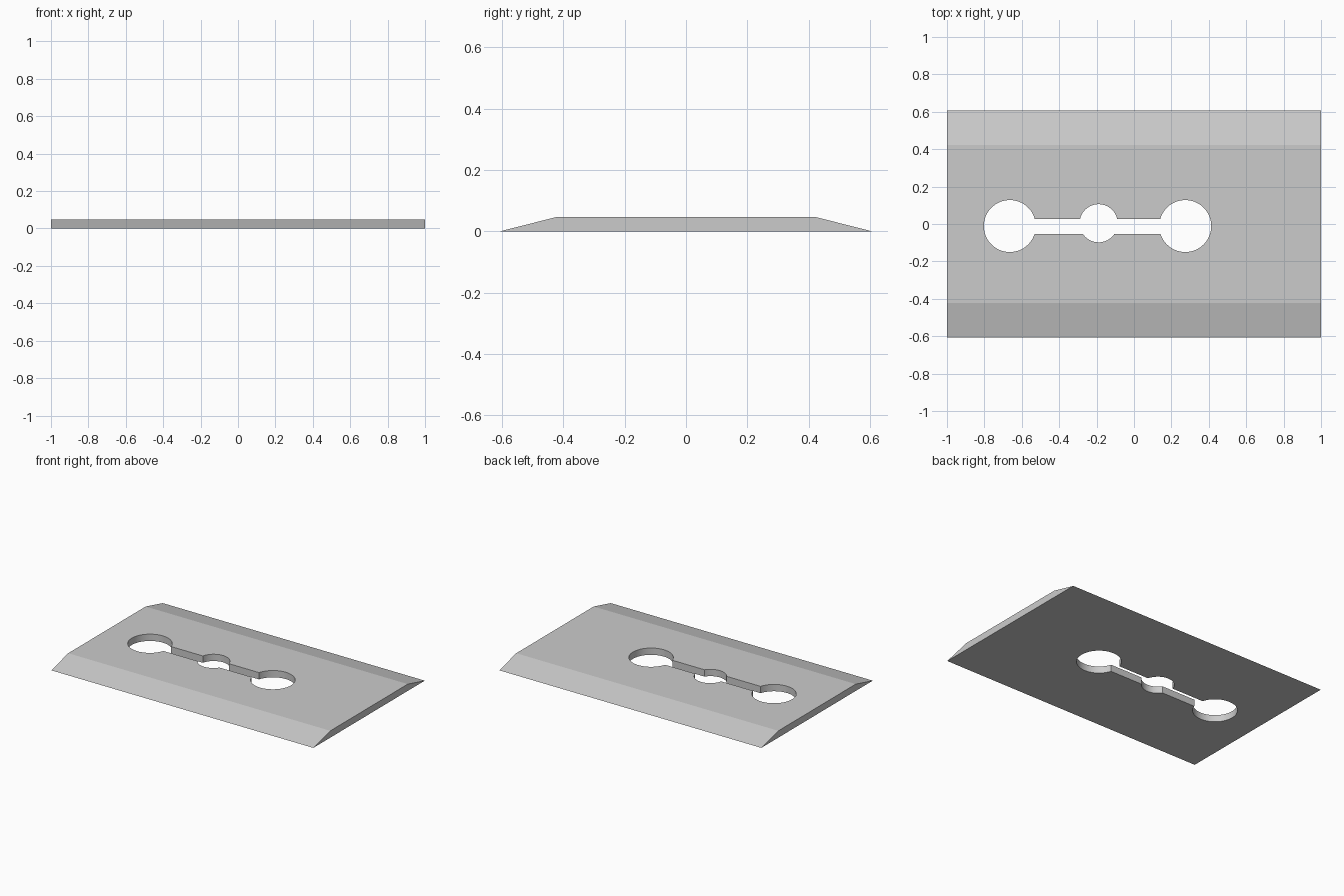
import bpy
import bmesh

if "Cube" in bpy.data.objects:
    bpy.data.objects.remove(bpy.data.objects["Cube"])

H = 0.047


def extruded_plate(name, profile, x0, x1):
    """Extrude a (y, z) profile along x."""
    bm = bmesh.new()
    face = bm.faces.new([bm.verts.new((x0, y, z)) for y, z in profile])
    ext = bmesh.ops.extrude_face_region(bm, geom=[face])
    moved = [v for v in ext["geom"] if isinstance(v, bmesh.types.BMVert)]
    bmesh.ops.translate(bm, verts=moved, vec=(x1 - x0, 0, 0))
    bmesh.ops.recalc_face_normals(bm, faces=bm.faces)
    mesh = bpy.data.meshes.new(name)
    bm.to_mesh(mesh)
    bm.free()
    ob = bpy.data.objects.new(name, mesh)
    bpy.context.collection.objects.link(ob)
    return ob


def cut(target, cutter):
    """Subtract the cutter, then remove it."""
    cutter.hide_render = True
    mod = target.modifiers.new("cut", "BOOLEAN")
    mod.operation = "DIFFERENCE"
    mod.solver = "EXACT"
    mod.object = cutter
    bpy.context.view_layer.objects.active = target
    bpy.ops.object.modifier_apply(modifier=mod.name)
    bpy.data.objects.remove(cutter)


# Thin plate with two sloped long edges
blade = extruded_plate("blade_plate",
                       [(-0.607, 0), (0.607, 0), (0.422, H), (-0.422, H)],
                       -1, 1)

# Narrow slot joining the three holes
cut(blade, extruded_plate("slot_cutter",
                          [(-0.053, -0.1), (0.028, -0.1), (0.028, 0.2), (-0.053, 0.2)],
                          -0.66, 0.27))

# Two large end holes and a smaller middle hole
for x, y, r in [(-0.664, -0.011, 0.139), (0.274, -0.011, 0.139), (-0.189, 0.004, 0.102)]:
    bpy.ops.mesh.primitive_cylinder_add(vertices=64, radius=r, depth=0.4, location=(x, y, 0))
    bpy.context.view_layer.update()
    cut(blade, bpy.context.object)

# Smooth hole walls, sharp edges elsewhere
bpy.ops.object.select_all(action="DESELECT")
blade.select_set(True)
bpy.context.view_layer.objects.active = blade
bpy.ops.object.shade_smooth_by_angle(angle=0.17)
